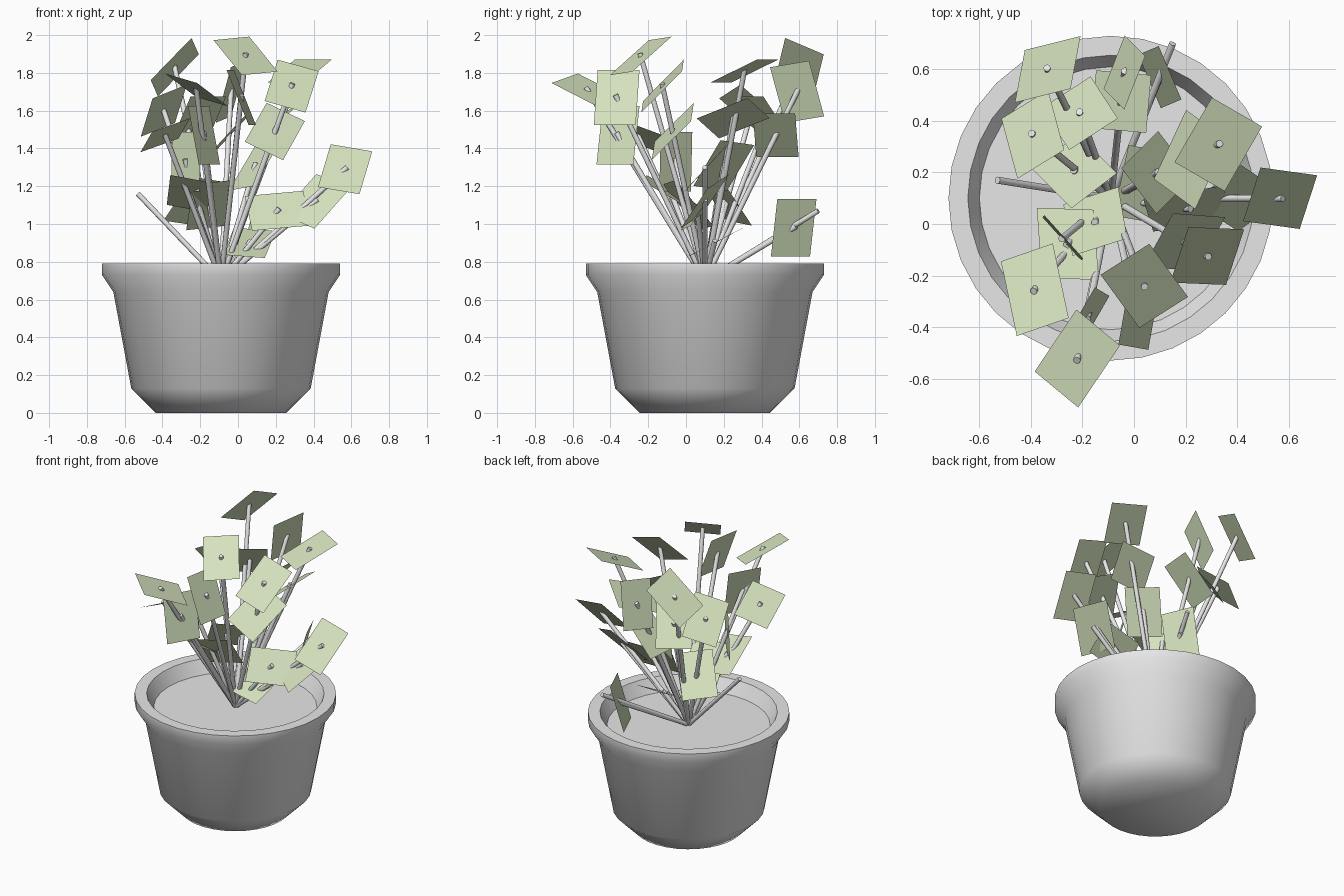
import bpy, bmesh, math
from mathutils import Vector

if "Cube" in bpy.data.objects:
    bpy.data.objects.remove(bpy.data.objects["Cube"])

BASE = Vector((-0.09, 0.10, 0.70))    # point where all stems meet


def material(name, rgb):
    m = bpy.data.materials.new(name)
    m.diffuse_color = (*rgb, 1)
    m.use_nodes = True
    m.node_tree.nodes["Principled BSDF"].inputs["Base Color"].default_value = m.diffuse_color
    return m


GREY = material("pot_grey", (0.80, 0.80, 0.80))
GREEN = material("pale_leaf_green", (0.66, 0.76, 0.51))


def finish(bm, name, mat):
    me = bpy.data.meshes.new(name)
    bm.to_mesh(me)
    bm.free()
    me.materials.append(mat)
    ob = bpy.data.objects.new(name, me)
    bpy.context.collection.objects.link(ob)
    return ob


def smooth(ob, degrees):
    bpy.ops.object.select_all(action='DESELECT')
    ob.select_set(True)
    bpy.context.view_layer.objects.active = ob
    bpy.ops.object.shade_smooth_by_angle(angle=math.radians(degrees))


# Pot: turned profile (radius, height) from the foot over the rim to the soil
PROFILE = [(0.345, 0), (0.475, 0.13), (0.57, 0.64), (0.63, 0.73), (0.63, 0.79),
           (0.555, 0.79), (0.51, 0.70)]
SIDES = 32
bm = bmesh.new()
rings = []
for r, z in PROFILE:
    rings.append([bm.verts.new((BASE.x + r * math.cos(2 * math.pi * i / SIDES),
                                BASE.y + r * math.sin(2 * math.pi * i / SIDES), z))
                  for i in range(SIDES)])
for lo, hi in zip(rings, rings[1:]):
    for i in range(SIDES):
        j = (i + 1) % SIDES
        bm.faces.new((lo[i], lo[j], hi[j], hi[i]))
bm.faces.new(rings[0][::-1])
smooth(finish(bm, "pot", GREY), 55)

# Soil disc
bm = bmesh.new()
bmesh.ops.create_circle(bm, cap_ends=True, segments=SIDES, radius=0.51)
bmesh.ops.translate(bm, verts=bm.verts, vec=BASE)
finish(bm, "soil", GREY)


# Stem: thin rod from the soil to its tip
def stem(tip):
    axis = tip - BASE
    bm = bmesh.new()
    bmesh.ops.create_cone(bm, cap_ends=True, segments=10, radius1=0.014,
                          radius2=0.014, depth=axis.length)
    bmesh.ops.rotate(bm, verts=bm.verts,
                     matrix=axis.to_track_quat('Z', 'Y').to_matrix())
    bmesh.ops.translate(bm, verts=bm.verts, vec=BASE + axis / 2)
    smooth(finish(bm, "stem", GREY), 40)


# Leaf: flat rectangle threaded on a stem, set by long-axis heading, rise and twist
def leaf(centre, heading, rise, twist, length=0.315, width=0.225):
    a, e, t = (math.radians(v) for v in (heading, rise, twist))
    long = Vector((math.cos(e) * math.cos(a), math.cos(e) * math.sin(a), math.sin(e)))
    side = Vector((-math.sin(a), math.cos(a), 0))
    short = side * math.cos(t) + long.cross(side) * math.sin(t)
    bm = bmesh.new()
    bm.faces.new([bm.verts.new(centre + long * (u * length / 2) + short * (v * width / 2))
                  for u, v in ((-1, -1), (1, -1), (1, 1), (-1, 1))])
    finish(bm, "leaf", GREEN)


# Leaf placement: x, y, z, heading, rise, twist
LEAVES = [
    (0.04, -0.24, 1.89, -54, -36, 6),
    (0.284, -0.124, 1.73, 72, 44, 22),
    (0.195, -0.07, 1.49, 61, 41, 35),
    (0.567, 0.10, 1.29, 72, 46, 14),
    (0.21, 0.06, 1.07, 10, 5, 55),
    (0.41, 0.10, 1.12, 37, 42, 28),
    (0.06, 0.15, 0.90, 78, 27, 5),
    (0.327, 0.309, 1.81, 60, 23, 0),
    (-0.335, 0.60, 1.83, 14, 45, -33),
    (-0.037, 0.588, 1.70, -45, 69, 25),
    (-0.05, 0.475, 1.47, -5, 47, 0),
    (-0.22, -0.522, 1.71, -124, 23, -14),
    (0.017, -0.367, 1.67, 170, 68, 0),
    (-0.385, -0.255, 1.47, -78, 20, 20),
    (-0.393, 0.348, 1.60, -75, 40, 25),
    (-0.21, 0.43, 1.55, -57, 52, 0),
    (-0.23, 0.205, 1.12, -45, 47, -10),
    (-0.257, -0.077, 1.16, -86, 30, -12),
    (-0.276, -0.054, 1.33, 42, 88, 0),
    (-0.18, -0.36, 1.47, 150, 78, 0),
    (0.09, 0.20, 1.31, 45, 50, -10),
    (0.22, 0.25, 1.56, 65, 20, -30),
    (-0.15, 0.01, 1.10, -80, 50, 10),
    (0.10, 0.57, 0.98, 23, 74, 0),
]
for x, y, z, heading, rise, twist in LEAVES:
    centre = Vector((x, y, z))
    leaf(centre, heading, rise, twist)
    stem(centre + (centre - BASE).normalized() * 0.015)

# Two long stems that reach out past the leaves
for tip in ((-0.53, 0.17, 1.16), (0.15, 0.70, 1.07)):
    stem(Vector(tip))
